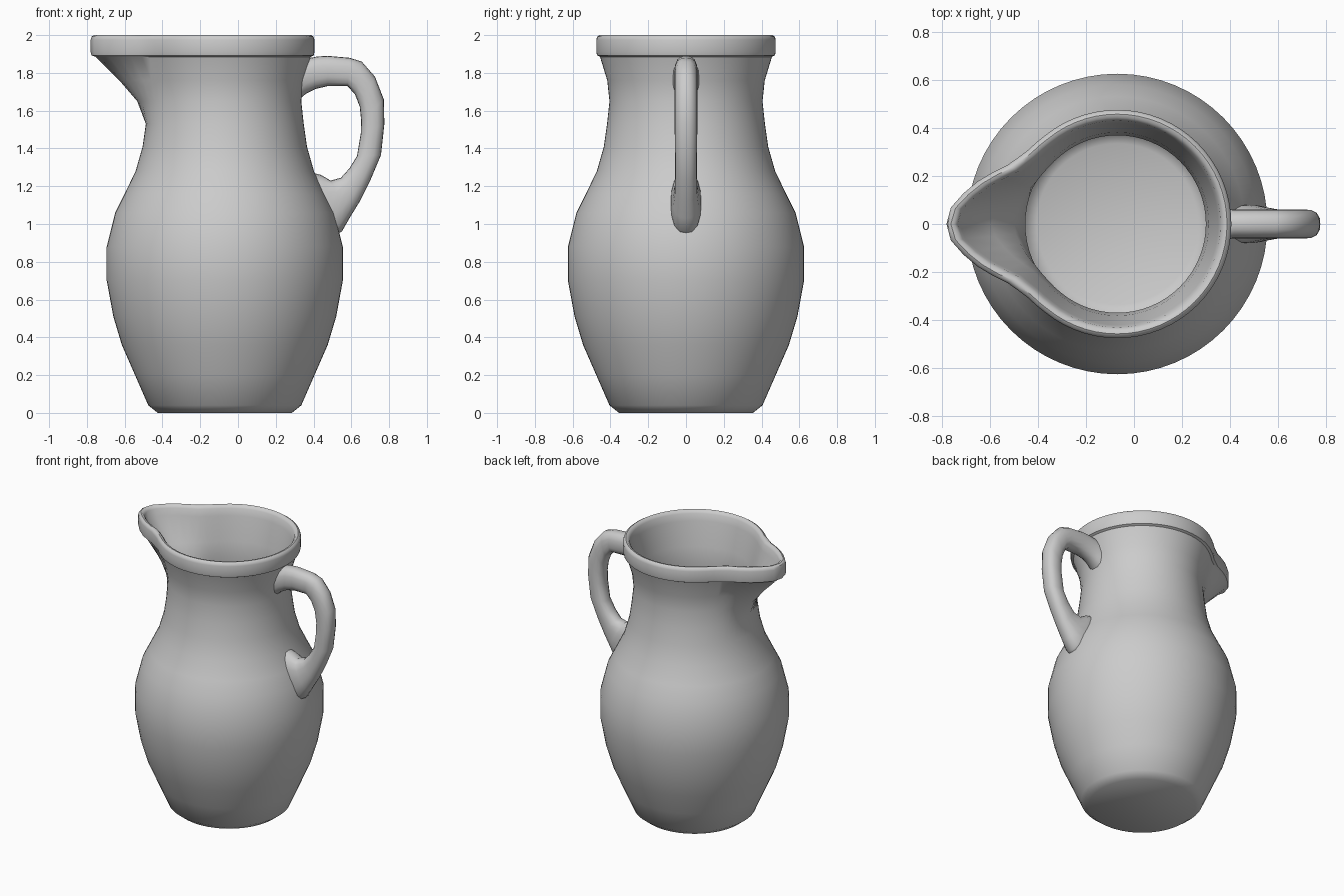
import bpy, bmesh
from math import pi, sin, cos, sqrt, radians, degrees

if "Cube" in bpy.data.objects:
    bpy.data.objects.remove(bpy.data.objects["Cube"])

CX = -0.07      # x of the jug's axis
SEG = 64


def loft(name, rings):
    """Skin a list of closed rings and cap both ends."""
    bm = bmesh.new()
    vs = [[bm.verts.new(p) for p in ring] for ring in rings]
    n = len(vs[0])
    for a, b in zip(vs, vs[1:]):
        for i in range(n):
            j = (i + 1) % n
            bm.faces.new((a[i], a[j], b[j], b[i]))
    bm.faces.new(vs[0][::-1])
    bm.faces.new(vs[-1])
    bmesh.ops.recalc_face_normals(bm, faces=bm.faces[:])
    me = bpy.data.meshes.new(name)
    bm.to_mesh(me)
    bm.free()
    ob = bpy.data.objects.new(name, me)
    bpy.context.collection.objects.link(ob)
    bpy.ops.object.select_all(action='DESELECT')
    ob.select_set(True)
    bpy.context.view_layer.objects.active = ob
    bpy.ops.object.shade_smooth_by_angle(angle=radians(42))
    return ob


# Spout: extra radius against the angle away from -x
SPOUT = [(0, .235), (5, .225), (9, .195), (16, .14), (22, .09),
         (29, .037), (38, .008), (49, 0), (181, 0)]


def bulge(a):
    d = abs(degrees(a) - 180)
    for (d0, e0), (d1, e1) in zip(SPOUT, SPOUT[1:]):
        if d <= d1:
            return e0 + (e1 - e0) * (d - d0) / (d1 - d0)
    return 0


def jug_ring(r, z, w, t):
    """Ring of outer radius r, spout weight w, moved inward by t."""
    pts = []
    for i in range(SEG):
        a = 2 * pi * i / SEG
        rad = r + w * bulge(a)
        slope = w * (bulge(a + .05) - bulge(a - .05)) / .1
        rad -= t * sqrt(1 + (slope / rad) ** 2)
        pts.append((CX + rad * cos(a), rad * sin(a), z))
    return pts


# Profile: outer radius, height, spout weight, inward offset
outer = [(.355, 0, 0, 0), (.405, .04, 0, 0), (.475, .2, 0, 0),
         (.545, .36, 0, 0), (.59, .51, 0, 0), (.625, .7, 0, 0),
         (.625, .88, 0, 0), (.58, 1.06, 0, 0), (.53, 1.16, 0, 0),
         (.472, 1.28, 0, 0), (.435, 1.41, 0, 0), (.418, 1.53, 0, 0),
         (.405, 1.65, .25, 0), (.417, 1.76, .6, 0), (.455, 1.885, .97, 0)]
rim = [(.471, 1.893, 1, 0), (.475, 1.91, 1, 0), (.475, 1.975, 1, 0),
       (.475, 1.992, 1, .005), (.475, 2.0, 1, .018), (.475, 1.997, 1, .032),
       (.475, 1.98, 1, .045), (.475, 1.93, 1, .055)]
inner = [(r, z, w, .036) for r, z, w, _ in outer[13:1:-1]]
floor = [(.375, .08, 0, 0), (.335, .06, 0, 0)]
loft("jug_body", [jug_ring(*p) for p in outer + rim + inner + floor])

# Handle: inner-edge x z, outer-edge x z, half width
sections = [(.32, 1.655, .36, 1.87, .07), (.36, 1.69, .385, 1.88, .065),
            (.41, 1.715, .42, 1.887, .06), (.475, 1.73, .475, 1.89, .06),
            (.58, 1.73, .59, 1.88, .06), (.62, 1.685, .655, 1.86, .06),
            (.645, 1.62, .725, 1.78, .06), (.652, 1.545, .772, 1.66, .06),
            (.65, 1.48, .775, 1.53, .06), (.63, 1.36, .757, 1.365, .058),
            (.59, 1.295, .70, 1.23, .058), (.545, 1.245, .645, 1.12, .06),
            (.49, 1.23, .59, 1.03, .07), (.44, 1.26, .55, .96, .08),
            (.40, 1.27, .53, .95, .08)]


def handle_ring(x0, z0, x1, z1, hw, n=16):
    pts = []
    for i in range(n):
        a = 2 * pi * i / n
        c, s = cos(a), sin(a)
        k = (abs(c) ** 2.6 + abs(s) ** 2.6) ** (-1 / 2.6)   # rounded oval
        f = .5 + .5 * c * k
        pts.append((x0 + (x1 - x0) * f, hw * s * k, z0 + (z1 - z0) * f))
    return pts


loft("handle", [handle_ring(*s) for s in sections])
